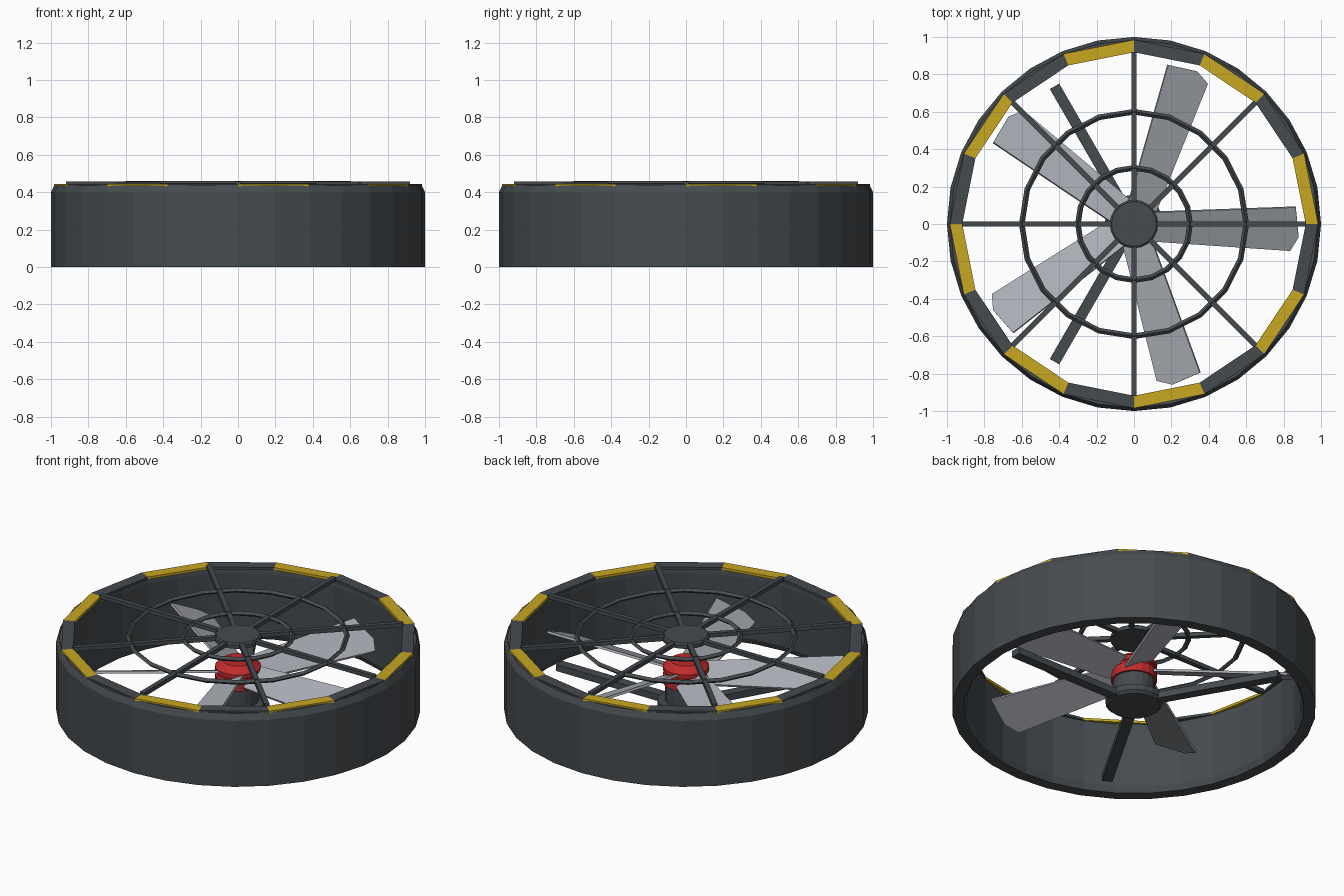
import bpy, bmesh, math
from mathutils import Matrix

if "Cube" in bpy.data.objects:
    bpy.data.objects.remove(bpy.data.objects["Cube"])


def material(name, rgb):
    m = bpy.data.materials.new(name)
    m.diffuse_color = (*rgb, 1)
    m.use_nodes = True
    m.node_tree.nodes["Principled BSDF"].inputs["Base Color"].default_value = m.diffuse_color
    return m


DARK = material("dark_grey", (0.060, 0.070, 0.078))
YELLOW = material("yellow", (0.58, 0.385, 0.016))
RED = material("red", (0.52, 0.025, 0.025))
SILVER = material("light_grey", (0.40, 0.42, 0.46))


def finish(name, bm, mats):
    bmesh.ops.recalc_face_normals(bm, faces=bm.faces)
    me = bpy.data.meshes.new(name)
    bm.to_mesh(me)
    bm.free()
    for m in mats:
        me.materials.append(m)
    ob = bpy.data.objects.new(name, me)
    bpy.context.collection.objects.link(ob)
    return ob


def lathe(name, profile, sides, mat, closed=False):
    """Spin (radius, z) points round z; open profiles get flat end caps."""
    bm = bmesh.new()
    rings = []
    for r, z in profile:
        rings.append([bm.verts.new((r * math.cos(2 * math.pi * i / sides),
                                    r * math.sin(2 * math.pi * i / sides), z))
                      for i in range(sides)])
    pairs = list(zip(rings, rings[1:]))
    if closed:
        pairs.append((rings[-1], rings[0]))
    else:
        bm.faces.new(rings[0])
        bm.faces.new(rings[-1])
    for a, b in pairs:
        for i in range(sides):
            j = (i + 1) % sides
            bm.faces.new((a[i], a[j], b[j], b[i]))
    return finish(name, bm, [mat])


def prism(bm, outline, z0, z1, matrix=Matrix(), mat=0):
    """Extrude an xy outline between two heights."""
    lo = [bm.verts.new(matrix @ Matrix.Translation((x, y, z0)).translation) for x, y in outline]
    hi = [bm.verts.new(matrix @ Matrix.Translation((x, y, z1)).translation) for x, y in outline]
    n = len(outline)
    faces = [bm.faces.new(lo[::-1]), bm.faces.new(hi)]
    for i in range(n):
        j = (i + 1) % n
        faces.append(bm.faces.new((lo[i], lo[j], hi[j], hi[i])))
    for f in faces:
        f.material_index = mat


def bars(name, count, r0, r1, width, z0, z1):
    """Radial bars spread evenly round the centre."""
    bm = bmesh.new()
    w = width / 2
    for i in range(count):
        prism(bm, [(r0, -w), (r1, -w), (r1, w), (r0, w)], z0, z1,
              Matrix.Rotation(2 * math.pi * i / count, 4, 'Z'))
    return finish(name, bm, [DARK])


# Duct wall with chamfered lips
lathe("duct", [(1, 0), (1, 0.40), (0.982, 0.436), (0.925, 0.436),
               (0.92, 0.40), (0.92, 0.035), (0.935, 0)], 32, DARK, closed=True)

# Rim of sixteen segments, alternately yellow and dark
bm = bmesh.new()
for i in range(16):
    a, b = (math.radians(22.5 * k) for k in (i, i + 1))
    prism(bm, [(r * math.cos(t), r * math.sin(t))
               for r, t in ((0.918, a), (0.985, a), (0.985, b), (0.918, b))],
          0.43, 0.445, mat=i % 2)
finish("rim_segments", bm, [YELLOW, DARK])

# Guard grille: spokes, rings, centre cap
bars("guard_spokes", 8, 0.05, 0.92, 0.028, 0.434, 0.458)
for name, r, sides in (("guard_inner_ring", 0.3, 20), ("guard_outer_ring", 0.6, 20)):
    lathe(name, [(r - 0.015, 0.447), (r, 0.432), (r + 0.015, 0.447), (r, 0.46)],
          sides, DARK, closed=True)
lathe("guard_cap", [(0.13, 0.43), (0.13, 0.452), (0.12, 0.46)], 20, DARK)

# Motor, its base and the three support struts
lathe("motor_base", [(0.14, 0.015), (0.157, 0.03), (0.157, 0.065)], 20, DARK)
lathe("motor_body", [(0.115, 0.06), (0.115, 0.18)], 20, DARK)
bars("support_struts", 3, 0.1, 0.85, 0.058, 0.02, 0.06)

# Red stepped hub
lathe("hub", [(0.127, 0.17), (0.127, 0.225), (0.118, 0.23), (0.118, 0.24),
              (0.127, 0.245), (0.127, 0.27), (0.085, 0.305)], 20, RED)

# Five pitched blades with clipped tips
bm = bmesh.new()
pitch = math.radians(24)
outline = [(0.10, -0.10), (0.835, -0.155), (0.88, -0.075), (0.865, 0.10), (0.10, 0.07)]
for i in range(5):
    prism(bm, outline, -0.007, 0.007,
          Matrix.Rotation(2 * math.pi * i / 5, 4, 'Z')
          @ Matrix.Translation((0, 0, 0.235))
          @ Matrix.Rotation(pitch, 4, 'X'))
finish("fan_blades", bm, [SILVER])
